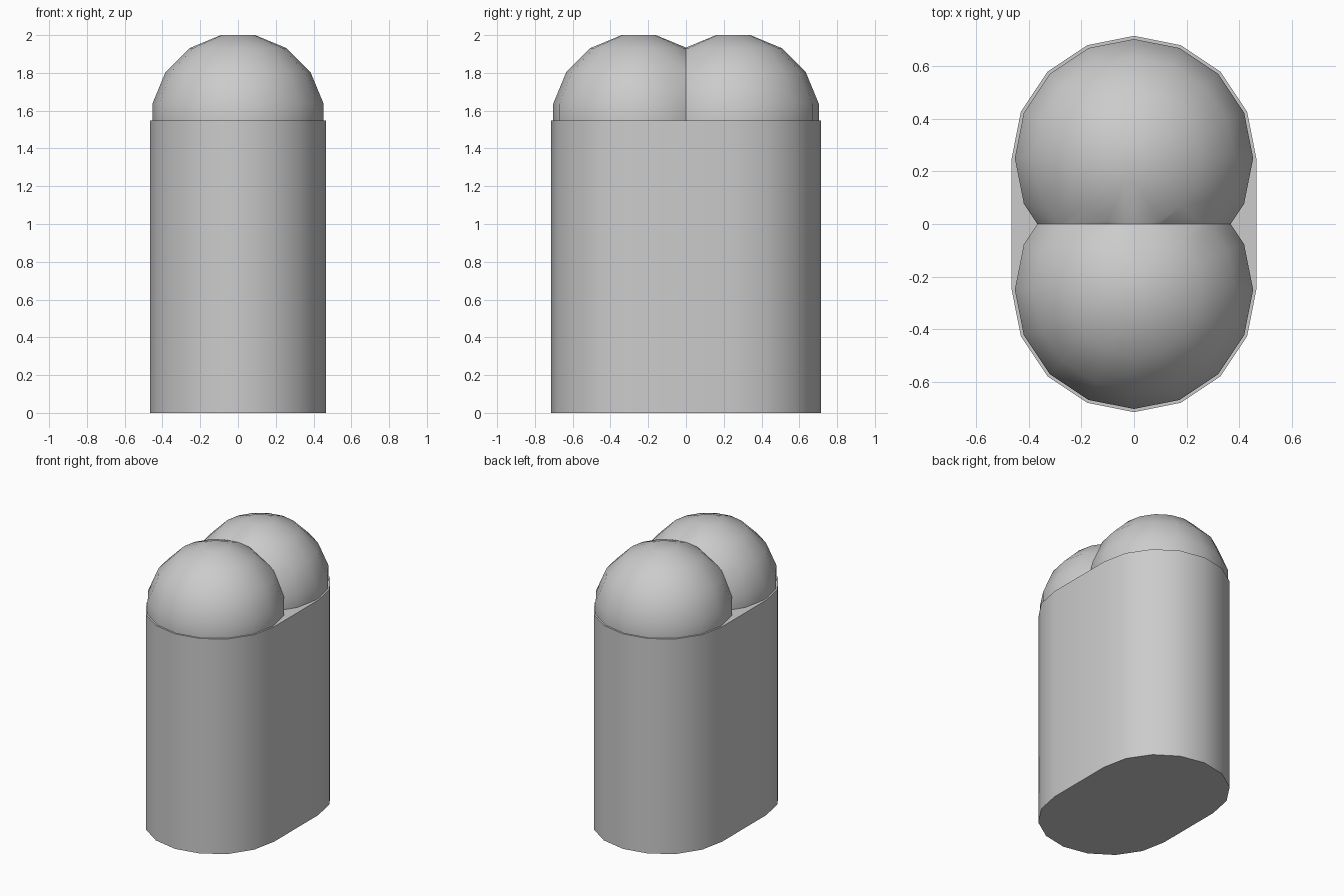
import bpy
import bmesh
from math import cos, sin, pi, radians

cube = bpy.data.objects.get("Cube")
if cube:
    bpy.data.objects.remove(cube, do_unlink=True)

SIDES = 16
BODY_R, DOME_R, OFFSET = 0.465, 0.462, 0.25
BODY_TOP = 1.547

grey = bpy.data.materials.new("plain grey")
grey.use_nodes = True
colour = (0.6, 0.6, 0.6, 1)
grey.diffuse_color = colour
grey.node_tree.nodes["Principled BSDF"].inputs["Base Color"].default_value = colour


def finish(name, bm):
    bmesh.ops.recalc_face_normals(bm, faces=bm.faces[:])
    mesh = bpy.data.meshes.new(name)
    bm.to_mesh(mesh)
    bm.free()
    mesh.materials.append(grey)
    obj = bpy.data.objects.new(name, mesh)
    bpy.context.collection.objects.link(obj)
    bpy.ops.object.select_all(action="DESELECT")
    obj.select_set(True)
    bpy.context.view_layer.objects.active = obj
    bpy.ops.object.shade_smooth_by_angle(angle=radians(35))


# Body: an extruded oblong with rounded front and back
bm = bmesh.new()
outline = []
for side in (1, -1):
    for i in range(SIDES // 2 + 1):
        a = 2 * pi * i / SIDES
        outline.append(bm.verts.new((side * BODY_R * cos(a),
                                     side * (OFFSET + BODY_R * sin(a)), 0)))
base = bm.faces.new(outline)
walls = bmesh.ops.extrude_face_region(bm, geom=[base], use_keep_orig=True)
top = [v for v in walls["geom"] if isinstance(v, bmesh.types.BMVert)]
bmesh.ops.translate(bm, verts=top, vec=(0, 0, BODY_TOP))
finish("body", bm)


# Domes: flat-topped faceted half spheres, trimmed where they meet
def dome(name, side):
    bm = bmesh.new()
    steps = [(i + 0.5) * 2 * pi / SIDES for i in range(SIDES // 4)]
    profile = [(DOME_R * cos(steps[0]), 0)]
    profile += [(DOME_R * cos(a), DOME_R * sin(a)) for a in steps]
    rings = []
    for r, z in profile:
        angles = [2 * pi * i / SIDES for i in range(SIDES)]
        rings.append([bm.verts.new((r * cos(a), side * OFFSET + r * sin(a),
                                    BODY_TOP + z)) for a in angles])
    for low, high in zip(rings, rings[1:]):
        for i in range(SIDES):
            j = (i + 1) % SIDES
            bm.faces.new((low[i], low[j], high[j], high[i]))
    bm.faces.new(rings[-1])
    bmesh.ops.bisect_plane(bm, geom=bm.verts[:] + bm.edges[:] + bm.faces[:],
                           plane_co=(0, 0, 0), plane_no=(0, -side, 0),
                           clear_outer=True)
    finish(name, bm)


dome("front_dome", -1)
dome("back_dome", 1)
